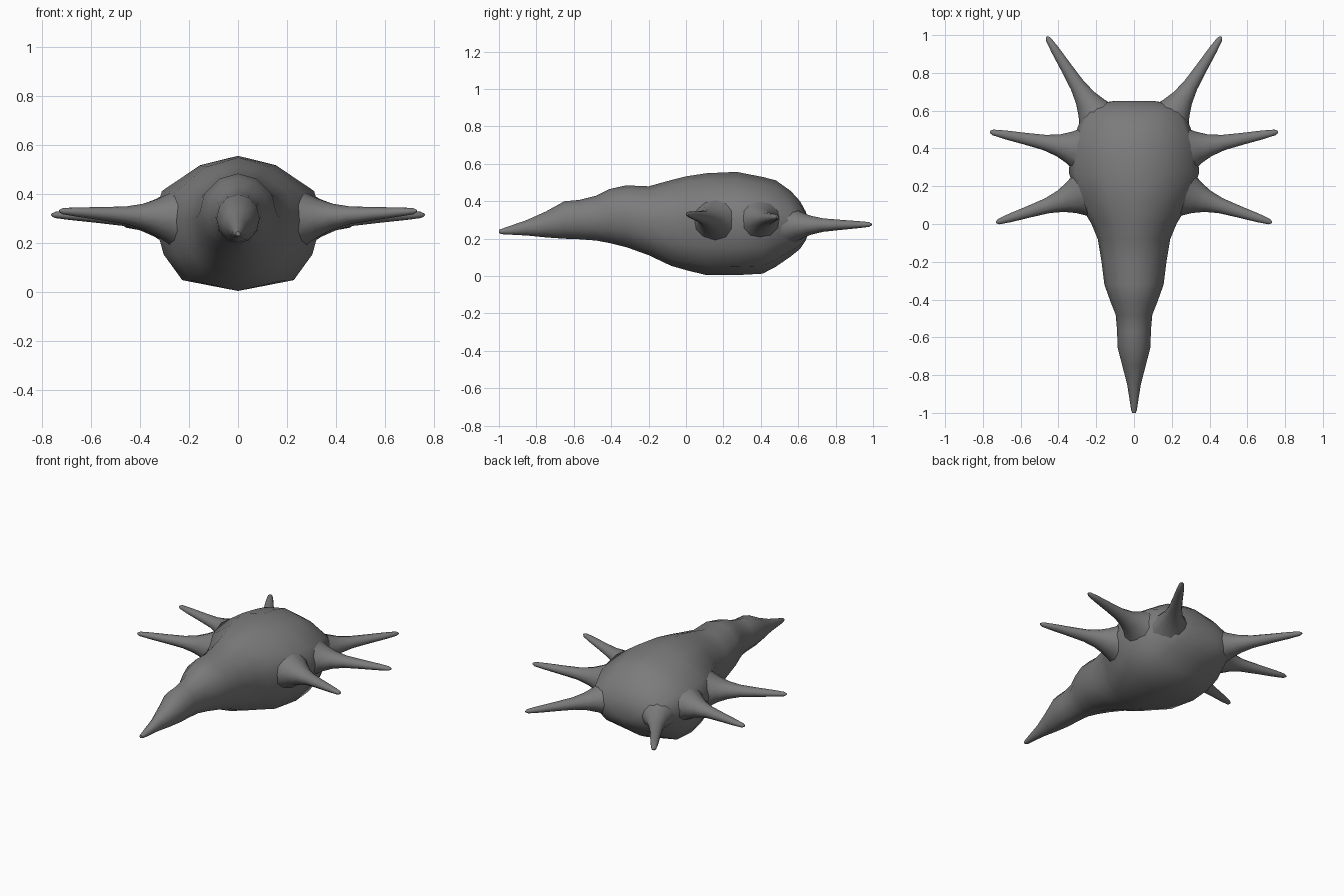
import bpy, bmesh, math
from mathutils import Vector

cube = bpy.data.objects.get("Cube")
if cube:
    bpy.data.objects.remove(cube)

skin = bpy.data.materials.new("dark grey skin")
skin.use_nodes = True
GREY = (0.2, 0.2, 0.2, 1)
skin.diffuse_color = GREY
skin.node_tree.nodes["Principled BSDF"].inputs["Base Color"].default_value = GREY


def loft(name, rings):
    """Skin a list of closed rings, capping both ends."""
    bm = bmesh.new()
    loops = [[bm.verts.new(p) for p in ring] for ring in rings]
    for a, b in zip(loops, loops[1:]):
        for i in range(len(a)):
            j = (i + 1) % len(a)
            bm.faces.new((a[i], a[j], b[j], b[i]))
    bm.faces.new(loops[0])
    bm.faces.new(loops[-1])
    bmesh.ops.recalc_face_normals(bm, faces=bm.faces)
    mesh = bpy.data.meshes.new(name)
    bm.to_mesh(mesh)
    bm.free()
    mesh.materials.append(skin)
    obj = bpy.data.objects.new(name, mesh)
    bpy.context.collection.objects.link(obj)
    bpy.ops.object.select_all(action='DESELECT')
    obj.select_set(True)
    bpy.context.view_layer.objects.active = obj
    bpy.ops.object.shade_smooth_by_angle(angle=math.radians(60))
    return obj


# Body: right half of the belly outline, as fractions of half width and height
BELLY = [(0, 1), (.45, .93), (.9, .74), (1, .54), (.88, .27), (.66, .08), (0, 0)]
ROUND = [(math.sin(i * math.pi / 6), .5 + .5 * math.cos(i * math.pi / 6)) for i in range(7)]

# y, half width, bottom, top, how much of the belly outline
STATIONS = [
    (-1.0, .009, .23, .248, 0), (-.985, .015, .224, .253, 0),
    (-.85, .036, .217, .3, 0), (-.75, .062, .207, .345, 0),
    (-.65, .088, .2, .4, 0), (-.57, .089, .197, .407, 0),
    (-.48, .097, .19, .43, 0), (-.41, .125, .177, .465, .1),
    (-.32, .157, .155, .485, .2), (-.2, .172, .112, .48, .3),
    (-.08, .192, .055, .513, .5), (0, .225, .032, .533, .8),
    (.11, .29, .005, .55, 1), (.27, .345, .005, .557, 1),
    (.41, .335, .013, .53, 1), (.48, .31, .05, .512, .9),
    (.56, .28, .105, .455, .8), (.61, .25, .145, .4, .6),
    (.64, .18, .19, .345, .4), (.652, .1, .225, .3, 0),
]


def body_ring(y, w, low, high, belly):
    half = []
    for (bx, bz), (rx, rz) in zip(BELLY, ROUND):
        x = rx + (bx - rx) * belly
        z = rz + (bz - rz) * belly
        half.append((w * x, y, low + (high - low) * z))
    return half + [(-x, yy, z) for x, yy, z in half[-2:0:-1]]


loft("body", [body_ring(*s) for s in STATIONS])

# Spikes: fraction from base to tip, sideways radius, upright radius
FLARE = [(0, .17, .15), (.1, .125, .11), (.2, .088, .078), (.31, .06, .053),
         (.45, .041, .036), (.65, .031, .027), (.85, .023, .019),
         (.97, .015, .013), (1, .006, .005)]


def spike(name, base, tip, flare=1):
    base, tip = Vector(base), Vector(tip)
    axis = tip - base
    side = axis.cross(Vector((0, 0, 1))).normalized()
    up = side.cross(axis).normalized()
    rings = []
    for t, rs, ru in FLARE:
        k = 1 + (flare - 1) * max(0, 1 - t / .4)
        ring = []
        for i in range(12):
            a = i * math.tau / 12
            ring.append(base + axis * t + side * rs * k * math.cos(a) + up * ru * k * math.sin(a))
        rings.append(ring)
    loft(name, rings)


for label, s in (("left", 1), ("right", -1)):
    spike(label + "_front_spike", (.235 * s, .17, .3), (.73 * s, .008, .332), .9)
    spike(label + "_middle_spike", (.235 * s, .385, .3), (.762 * s, .488, .316), .95)
    spike(label + "_rear_spike", (.165 * s, .52, .27), (.462 * s, .992, .276), .85)
